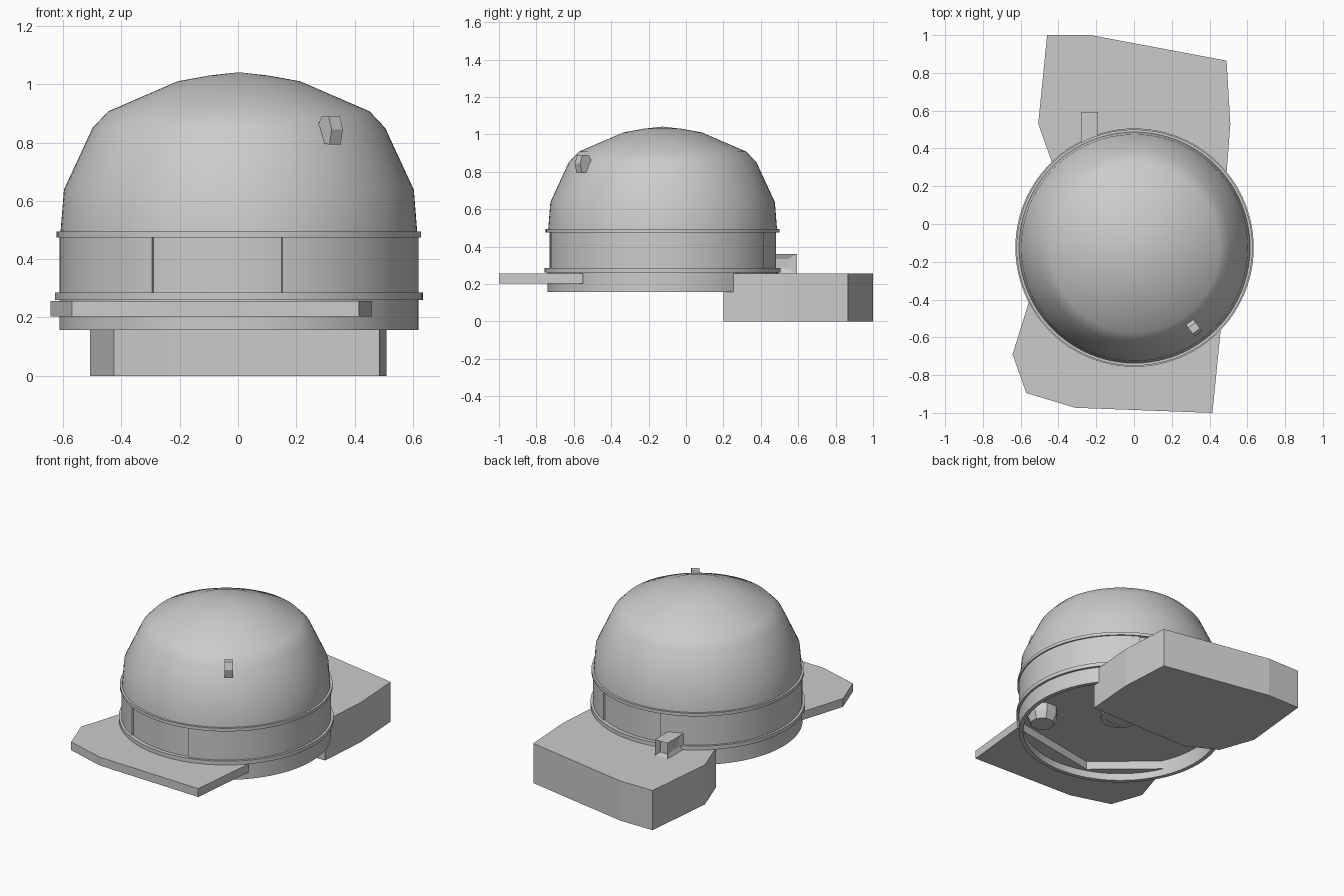
import bpy, bmesh
from math import sin, cos, radians, pi
from mathutils import Vector

if "Cube" in bpy.data.objects:
    bpy.data.objects.remove(bpy.data.objects["Cube"])

CX, CY = 0.003, -0.125   # turret axis


def finish(name, bm, smooth=None):
    bmesh.ops.remove_doubles(bm, verts=bm.verts, dist=1e-5)
    bmesh.ops.recalc_face_normals(bm, faces=bm.faces)
    me = bpy.data.meshes.new(name)
    bm.to_mesh(me)
    bm.free()
    ob = bpy.data.objects.new(name, me)
    bpy.context.collection.objects.link(ob)
    if smooth:
        bpy.ops.object.select_all(action='DESELECT')
        bpy.context.view_layer.objects.active = ob
        ob.select_set(True)
        bpy.ops.object.shade_smooth_by_angle(angle=radians(smooth))
    return ob


def lathe(name, profile, a0=0, a1=360, closed=True, steps=96, smooth=35):
    """Sweep an (r, z) profile about the turret axis; partial sweeps get end caps."""
    bm = bmesh.new()
    full = a1 - a0 >= 360
    n = steps if full else max(2, round((a1 - a0) / 360 * steps))
    rings = []
    for i in range(n if full else n + 1):
        a = radians(a0 + (a1 - a0) * i / n)
        rings.append([bm.verts.new((CX + r * cos(a), CY + r * sin(a), z)) for r, z in profile])
    k = len(profile)
    for i in range(n):
        p, q = rings[i], rings[(i + 1) % len(rings)]
        for j in range(k if closed else k - 1):
            m = (j + 1) % k
            bm.faces.new((p[j], q[j], q[m], p[m]))
    if not full:
        bm.faces.new(rings[0])
        bm.faces.new(rings[-1])
    bmesh.ops.dissolve_degenerate(bm, edges=bm.edges, dist=1e-6)
    return finish(name, bm, smooth)


def band(name, r0, r1, z0, z1, a0=0, a1=360):
    return lathe(name, [(r0, z0), (r1, z0), (r1, z1), (r0, z1)], a0, a1)


def slab(name, outline, z0, z1):
    """Extrude a plan outline vertically."""
    bm = bmesh.new()
    f = bm.faces.new([bm.verts.new((x, y, z0)) for x, y in outline])
    new = bmesh.ops.extrude_face_region(bm, geom=[f])['geom']
    bmesh.ops.translate(bm, vec=(0, 0, z1 - z0),
                        verts=[v for v in new if isinstance(v, bmesh.types.BMVert)])
    return finish(name, bm)


# Ground slabs: deep one at the back, thin one at the front
slab("rear_block", [(-0.46, 1.0), (-0.23, 1.0), (0.49, 0.865), (0.51, 0.53), (0.485, 0.2),
                    (-0.235, 0.2), (-0.425, 0.3), (-0.507, 0.53)], 0.0, 0.257)
slab("front_plate", [(0.415, -1.0), (0.46, -0.55), (-0.185, -0.667), (-0.54, -0.36),
                     (-0.643, -0.69), (-0.57, -0.895), (-0.31, -0.973)], 0.203, 0.257)

# Hollow skirt, floor and flanges
band("base_skirt", 0.59, 0.616, 0.157, 0.262)
lathe("floor_disc", [(0, 0.26), (0.61, 0.26), (0.61, 0.275), (0, 0.275)], closed=False)
band("lower_flange", 0.59, 0.631, 0.26, 0.285)
band("upper_flange", 0.58, 0.625, 0.475, 0.495)
lathe("floor_hub", [(0.12, 0.262), (0.12, 0.252), (0.085, 0.252), (0.085, 0.256), (0, 0.256)],
      closed=False, steps=24)

# Drum wall with two opposite recessed panels
band("drum_core", 0.58, 0.606, 0.28, 0.48)
for i, a in enumerate((104, 284)):
    band("drum_wall_%d" % i, 0.59, 0.616, 0.285, 0.475, a, a + 137)

# Domed roof
lathe("dome", [(0.612, 0.49), (0.600, 0.638), (0.502, 0.85), (0.448, 0.907),
               (0.21, 1.01), (0.10, 1.03), (0, 1.041)], closed=False, smooth=40)

# Small lug on the dome: radial profile extruded sideways
ang = radians(-53.5)
rad, tan = Vector((cos(ang), sin(ang), 0)), Vector((-sin(ang), cos(ang), 0))
bm = bmesh.new()
sides = [[bm.verts.new(Vector((CX, CY, z)) + rad * r + tan * t)
          for r, z in [(0.48, 0.845), (0.51, 0.89), (0.55, 0.89), (0.567, 0.845),
                       (0.555, 0.793), (0.50, 0.80)]] for t in (-0.024, 0.024)]
for s in sides:
    bm.faces.new(s)
for j in range(6):
    m = (j + 1) % 6
    bm.faces.new((sides[0][j], sides[1][j], sides[1][m], sides[0][m]))
finish("dome_lug", bm)

# Rear bracket box, open at its outer end, with slotted sides
bm = bmesh.new()
bmesh.ops.create_cube(bm, size=1)
for v in bm.verts:
    v.co = Vector((-0.236 + 0.09 * v.co.x, 0.51 + 0.165 * v.co.y, 0.308 + 0.104 * v.co.z))
bm.normal_update()
for test, thick, depth in ((lambda n: n.y > 0.9, 0.015, -0.04),
                           (lambda n: abs(n.x) > 0.9, 0.038, -0.012)):
    faces = [f for f in bm.faces if test(f.normal) and f.calc_area() > 0.005]
    for f in faces:
        bmesh.ops.inset_individual(bm, faces=[f], thickness=thick)
        bmesh.ops.translate(bm, verts=f.verts, vec=f.normal * depth)
finish("rear_bracket", bm)

# Tapered octagonal knob under the floor
bm = bmesh.new()
kx, ky = 0.42, -0.365
rings = [[bm.verts.new((kx + r * cos(pi / 8 + i * pi / 4), ky + r * sin(pi / 8 + i * pi / 4), z))
          for i in range(8)] for r, z in ((0.095, 0.265), (0.095, 0.21), (0.075, 0.163))]
for p, q in zip(rings, rings[1:]):
    for i in range(8):
        bm.faces.new((p[i], p[(i + 1) % 8], q[(i + 1) % 8], q[i]))
bm.faces.new(rings[0])
bm.faces.new(rings[-1])
finish("underside_knob", bm)
